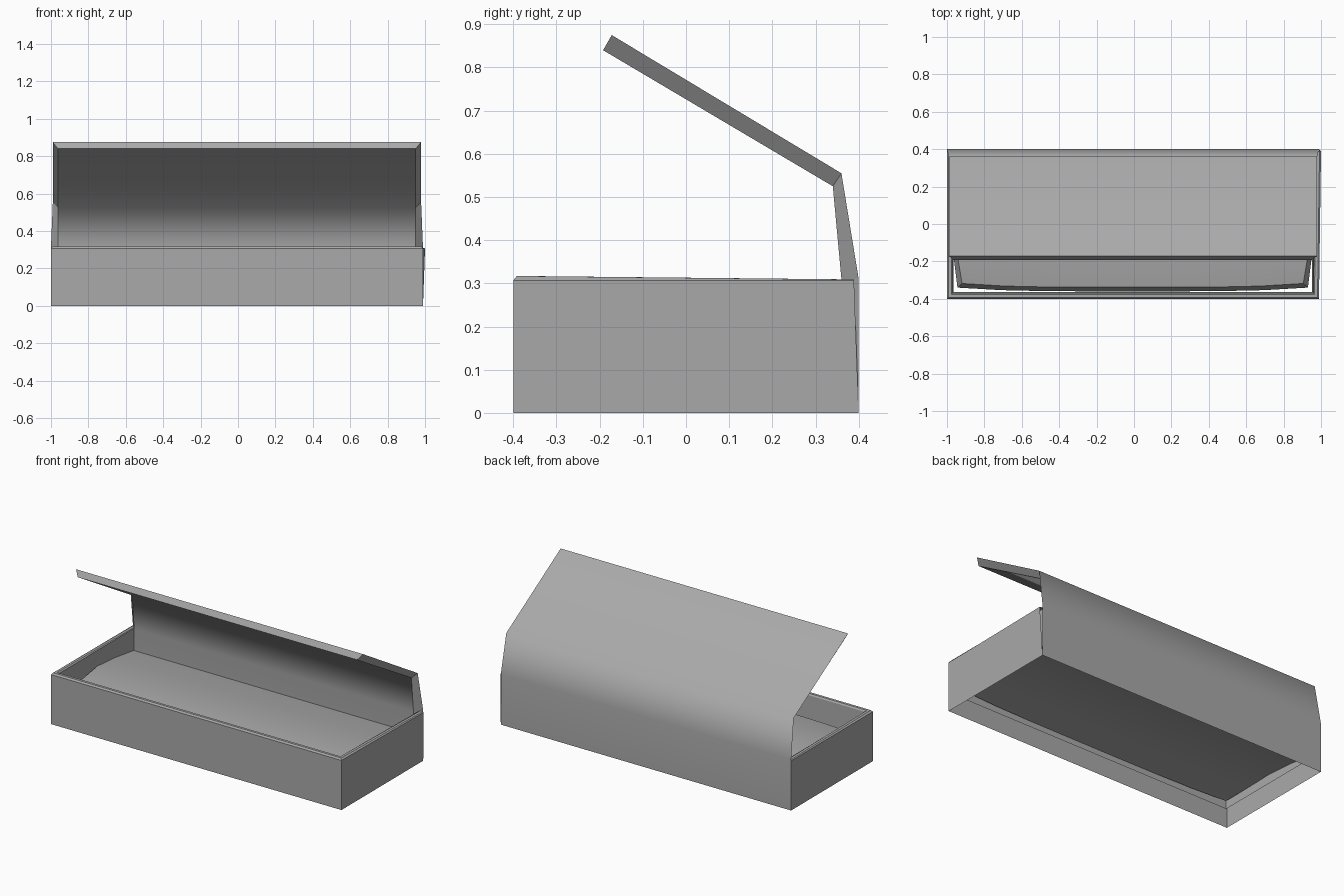
import bpy
import bmesh

old = bpy.data.objects.get("Cube")
if old:
    bpy.data.objects.remove(old, do_unlink=True)

grey = bpy.data.materials.new("plain_grey")
grey.use_nodes = True
colour = (0.4, 0.4, 0.4, 1)
grey.diffuse_color = colour
for node in grey.node_tree.nodes:
    if node.type == 'BSDF_PRINCIPLED':
        node.inputs["Base Color"].default_value = colour


def loft(name, rows, closed=False, smooth_strips=()):
    """Skin consecutive rows of points; strips named in smooth_strips are shaded smooth."""
    bm = bmesh.new()
    grid = [[bm.verts.new(p) for p in row] for row in rows]
    count = len(grid[0])
    for a, b in zip(grid, grid[1:]):
        for i in range(count if closed else count - 1):
            j = (i + 1) % count
            face = bm.faces.new((a[i], a[j], b[j], b[i]))
            face.smooth = i in smooth_strips
    bmesh.ops.recalc_face_normals(bm, faces=bm.faces)
    # Keep borders between smooth and flat strips crisp
    for edge in bm.edges:
        edge.smooth = all(f.smooth for f in edge.link_faces)
    mesh = bpy.data.meshes.new(name)
    bm.to_mesh(mesh)
    bm.free()
    mesh.materials.append(grey)
    obj = bpy.data.objects.new(name, mesh)
    bpy.context.collection.objects.link(obj)
    return obj


LEFT, RIGHT, FRONT, BACK = -1.0, 0.989, -0.4, 0.4

# Tray walls: hollow section (inset, height) run round three sides, open below
section = [(0, 0), (0, 0.307), (0.008, 0.317), (0.024, 0.317), (0.03, 0.308), (0.036, 0.09)]
rows = []
for inset, z in section:
    back_z = min(z, 0.309)
    flare = 0.011 if z > 0.3 else 0      # the far corner is bent slightly outward
    rows.append([(LEFT + inset, BACK, back_z),
                 (LEFT + inset, FRONT + inset, z),
                 (RIGHT - inset, FRONT + inset, z),
                 (RIGHT - inset + flare, BACK - flare, back_z)])
loft("tray_walls", rows)

# Back panel and lid: one folded sheet, outer and inner skins joined by slanted edges
outer = [(0.4, 0), (0.4, 0.31), (0.36, 0.555), (-0.172, 0.875)]
inner = [(0.36, 0.09), (0.36, 0.31), (0.34, 0.525), (-0.192, 0.84)]
rows = []
for k in range(4):
    (yo, zo), (yi, zi) = outer[k], inner[k]
    taper = 0.01 if k > 1 else 0
    rows.append([(LEFT + taper, yo, zo), (RIGHT - taper, yo, zo),
                 (RIGHT - 0.039, yi, zi), (LEFT + 0.037, yi, zi)])
lid = loft("back_and_lid", rows, closed=True, smooth_strips=(0, 2))
weighted = lid.modifiers.new("weighted_normals", 'WEIGHTED_NORMAL')
weighted.keep_sharp = True

# Free edge of the lid
tip = rows[-1]
loft("lid_front_edge", [[tip[0], tip[1]], [tip[3], tip[2]]])

# Padded floor: rows of (y, top half width, top height, bottom half width, bottom height)
profile = [(0.36, 0.96, 0.175, 0.96, 0.11),
           (0.18, 0.96, 0.2, 0.96, 0.135),
           (0, 0.958, 0.215, 0.96, 0.148),
           (-0.18, 0.935, 0.21, 0.957, 0.142),
           (-0.318, 0.912, 0.185, 0.937, 0.122)]
STEPS = 8


def pad_row(y, half, z, bow):
    """One line of points across the pad, bowed toward the front."""
    steps = [2 * i / STEPS - 1 for i in range(STEPS + 1)]
    return [(half * t - 0.007, y - bow * (1 - t ** 4), z) for t in steps]


rows = []
for y, top_half, top_z, low_half, low_z in profile:
    at_front = y == profile[-1][0]
    bow = 0.02 if at_front else 0
    skirt = 0.022 if at_front else 0     # the front face leans outward
    top = pad_row(y, top_half, top_z, bow)
    low = pad_row(y - skirt, low_half, low_z, bow)
    rows.append(top + low[::-1])
smooth = [i for i in range(2 * STEPS + 2) if i % (STEPS + 1) != STEPS]
loft("floor_pad", rows, closed=True, smooth_strips=smooth)
loft("pad_front", [top, low])
